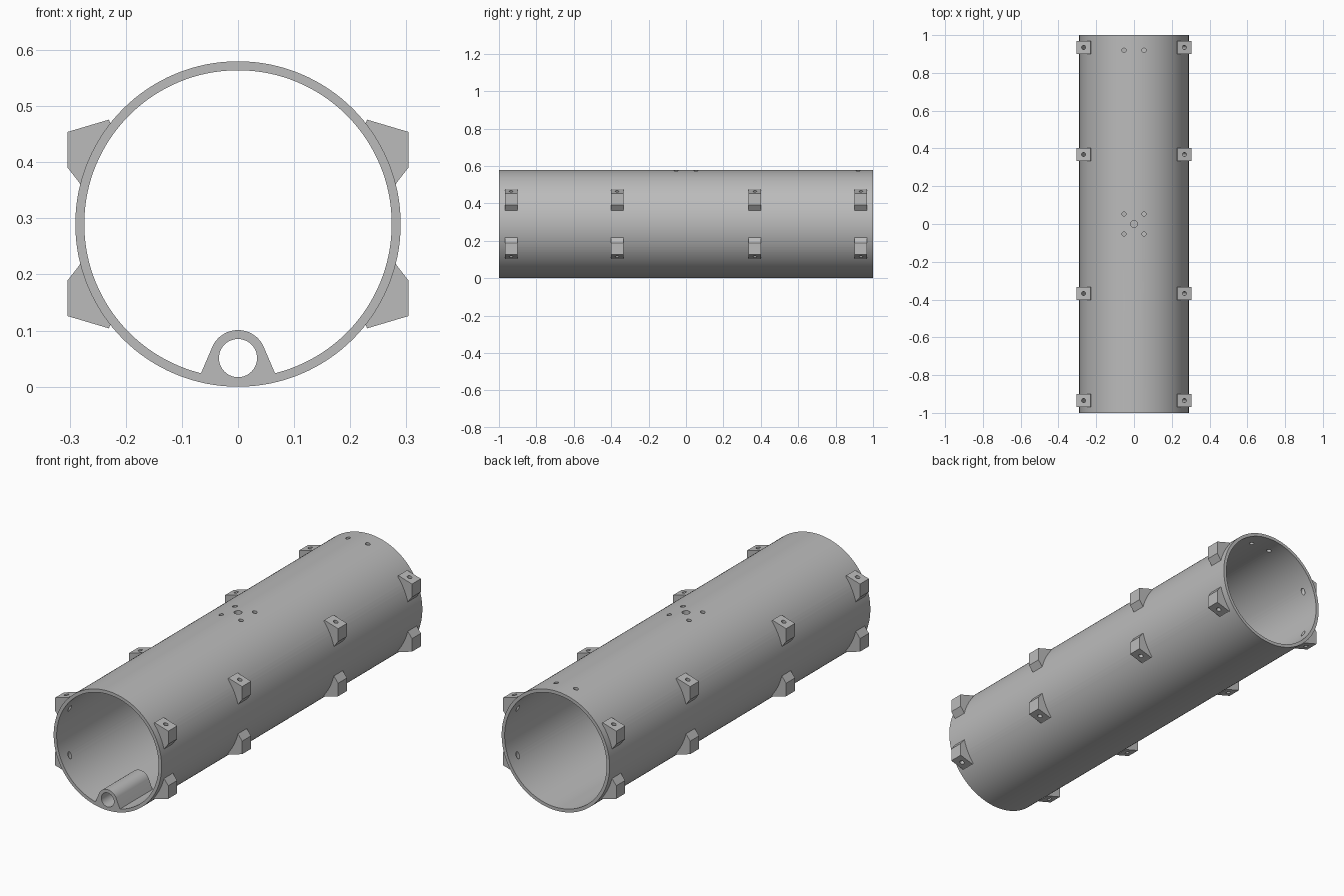
import bpy, bmesh
from math import sin, cos, pi, atan2, radians
from mathutils import Vector, Matrix

if "Cube" in bpy.data.objects:
    bpy.data.objects.remove(bpy.data.objects["Cube"])

R_OUT, R_IN, CZ, HALF = 0.29, 0.274, 0.29, 1.0

grey = bpy.data.materials.new("plain grey")
grey.use_nodes = True
COLOUR = (0.5, 0.5, 0.5, 1)
grey.diffuse_color = COLOUR
grey.node_tree.nodes["Principled BSDF"].inputs["Base Color"].default_value = COLOUR


def finish(name, bm):
    bmesh.ops.recalc_face_normals(bm, faces=bm.faces[:])
    mesh = bpy.data.meshes.new(name)
    bm.to_mesh(mesh)
    bm.free()
    mesh.materials.append(grey)
    obj = bpy.data.objects.new(name, mesh)
    bpy.context.collection.objects.link(obj)
    return obj


def arc(radius, cz, start, end, n):
    """Points on an arc in the x-z plane."""
    return [(radius * cos(start + (end - start) * i / n),
             cz + radius * sin(start + (end - start) * i / n)) for i in range(n + 1)]


def prism(bm, profile, y0, y1):
    """Extrude an x-z outline along y."""
    face = bm.faces.new([bm.verts.new((x, y0, z)) for x, z in profile])
    new = bmesh.ops.extrude_face_region(bm, geom=[face])["geom"]
    verts = [v for v in new if isinstance(v, bmesh.types.BMVert)]
    bmesh.ops.translate(bm, verts=verts, vec=(0, y1 - y0, 0))


def drill(bm, start, end, radius):
    """Add a solid rod between two points."""
    a, b = Vector(start), Vector(end)
    turn = (b - a).to_track_quat('Z', 'Y').to_matrix().to_4x4()
    bmesh.ops.create_cone(bm, cap_ends=True, segments=24, radius1=radius, radius2=radius,
                          depth=(b - a).length, matrix=Matrix.Translation((a + b) / 2) @ turn)


def cut(obj, cutter):
    mod = obj.modifiers.new("holes", 'BOOLEAN')
    mod.operation = 'DIFFERENCE'
    mod.solver = 'EXACT'
    mod.object = cutter
    bpy.context.view_layer.objects.active = obj
    bpy.ops.object.modifier_apply(modifier=mod.name)


# Main tube: two concentric rings joined at both ends
bm = bmesh.new()
loops = []
for radius, y in ((R_OUT, -HALF), (R_OUT, HALF), (R_IN, HALF), (R_IN, -HALF)):
    loops.append([bm.verts.new((x, y, z)) for x, z in arc(radius, CZ, 0, 2 * pi, 128)[:-1]])
for k in range(4):
    a, b = loops[k], loops[(k + 1) % 4]
    for i in range(128):
        j = (i + 1) % 128
        bm.faces.new((a[i], a[j], b[j], b[i]))
tube = finish("main_tube", bm)

# Holes through the crown of the tube
drills = bmesh.new()
drill(drills, (0, 0, 0.5), (0, 0, 0.65), 0.018)
for x in (-0.053, 0.053):
    for y in (-0.053, 0.053, 0.92):
        drill(drills, (x, y, 0.5), (x, y, 0.65), 0.011)

# Side brackets, mirrored left/right and up/down, each with a slanted screw hole
wall = arc(R_OUT - 0.007, CZ, atan2(0.07, 0.28), atan2(0.176, 0.23), 10)
outline = [(0.23, 0.476), (0.304, 0.454), (0.304, 0.391), (0.28, 0.36)] + wall
brackets = []
for sx, side in ((1, "left"), (-1, "right")):
    for sz, level in ((1, "upper"), (-1, "lower")):
        for n, y in enumerate((-0.935, -0.368, 0.368, 0.935)):
            bm = bmesh.new()
            prism(bm, [(sx * x, CZ + sz * (z - CZ)) for x, z in outline], y - 0.034, y + 0.034)
            brackets.append(finish(f"{level}_{side}_bracket_{n + 1}", bm))
            top, slope = Vector((0.267, 0, 0.175)), Vector((0.28, 0, 0.96))
            ends = [top + slope * 0.03, top - slope * 0.11]
            drill(drills, *[(sx * p.x, y, CZ + sz * p.z) for p in ends], 0.011)

holes = finish("hole_cutter", drills)
for obj in [tube] + brackets:
    cut(obj, holes)

# Short conduit on the floor at the front end
bm = bmesh.new()
half = atan2(0.066, 0.265)
floor = arc(R_IN + 0.002, CZ, -pi / 2 - half, -pi / 2 + half, 12)
crown = arc(0.05, 0.051, radians(25), radians(155), 28)
prism(bm, floor + crown, -HALF, -0.75)
conduit = finish("floor_conduit", bm)
bm = bmesh.new()
bmesh.ops.create_cone(bm, cap_ends=True, segments=48, radius1=0.034, radius2=0.034, depth=0.5,
                      matrix=Matrix.Translation((0, -0.875, 0.051)) @ Matrix.Rotation(pi / 2, 4, 'X'))
bore = finish("conduit_cutter", bm)
cut(conduit, bore)

for cutter in (holes, bore):
    bpy.data.objects.remove(cutter)

# Smooth curved walls, crisp edges
bpy.ops.object.select_all(action='DESELECT')
for obj in [tube, conduit] + brackets:
    obj.select_set(True)
bpy.context.view_layer.objects.active = tube
bpy.ops.object.shade_smooth_by_angle(angle=radians(30))
